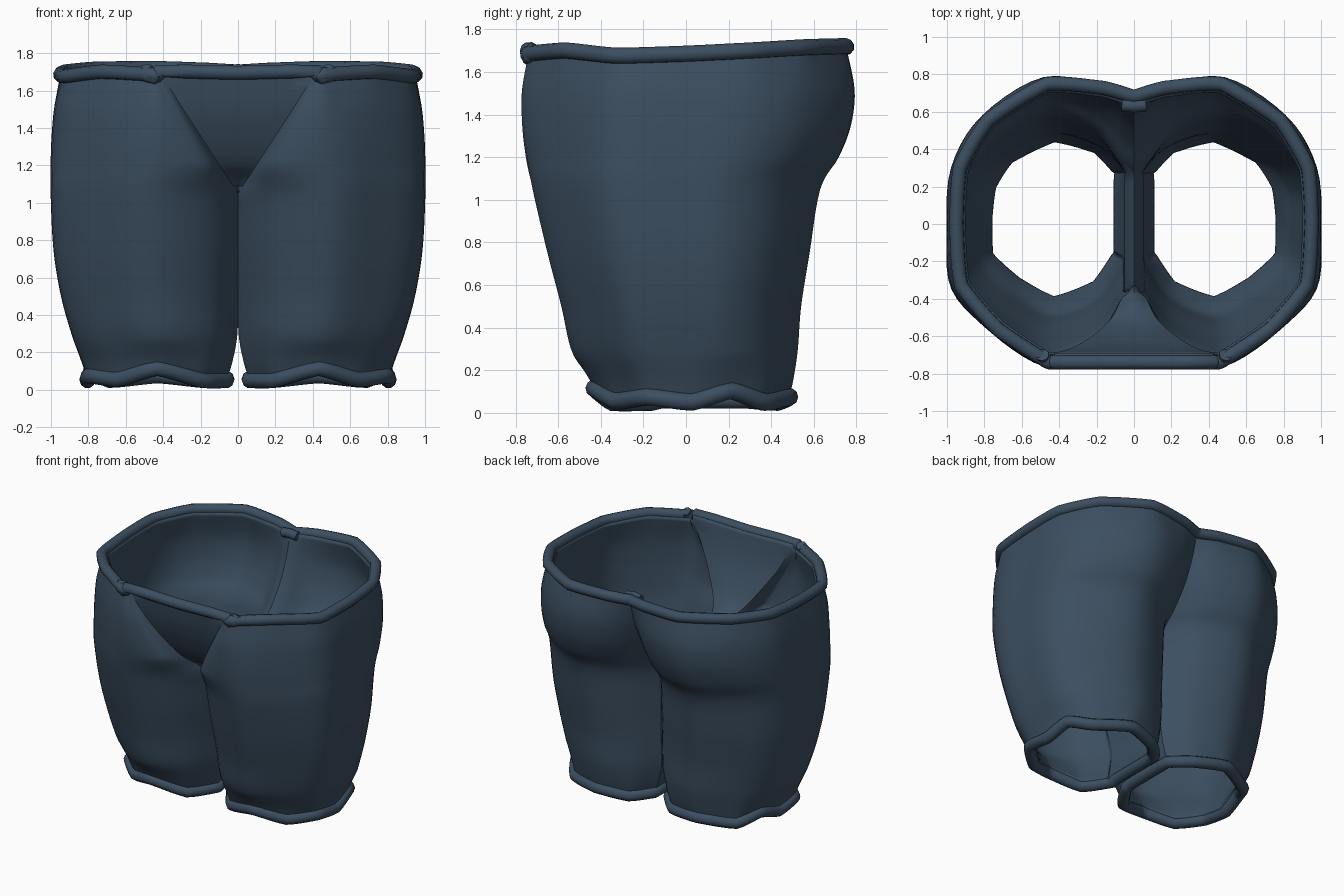
import bpy, bmesh, math
from mathutils import Vector

if "Cube" in bpy.data.objects:
    bpy.data.objects.remove(bpy.data.objects["Cube"])

CROTCH, HEM, WAIST = 1.05, 0.07, 1.695
# height, inner x, outer x, front y, back y, inner front y, inner back y
LEVELS = [
    (HEM, .062, .82, -.43, .485, -.16, .29),
    (.16, .030, .845, -.47, .505, -.18, .29),
    (.30, .003, .89, -.54, .525, -.20, .29),
    (.50, .001, .945, -.585, .54, -.25, .30),
    (.75, .001, .985, -.65, .58, -.33, .30),
    (CROTCH, 0, 1.0, -.72, .63, -.40, .31),
    (1.20, 0, 1.0, -.745, .715, -.55, .44),
    (1.35, 0, .995, -.76, .77, -.64, .55),
    (1.52, 0, .98, -.76, .785, -.705, .63),
    (WAIST, 0, .95, -.735, .75, -.74, .68)]
# wavy edge heights for the twelve section points
HEM_Z = [.06, .05, .05, .115, .055, .075, .05, .105, .05, .075, .05, .06]
WAIST_Z = [1.695, 1.705, 1.68, 1.685, 1.70, 1.675, 1.685, 1.70, 1.715, 1.72, 1.71, 1.70]
CROTCH_ROW = 5
STEPS = 5
INNER = 6

mat = bpy.data.materials.new("dark_blue_cloth")
mat.diffuse_color = (.045, .077, .118, 1)
mat.use_nodes = True
mat.node_tree.nodes["Principled BSDF"].inputs["Base Color"].default_value = mat.diffuse_color


def spline(pts, steps, round_amount=1.0):
    """Catmull-Rom through pts, blended towards straight lines."""
    out = []
    n = len(pts)
    for i in range(n - 1):
        a, b, c, d = pts[max(i - 1, 0)], pts[i], pts[i + 1], pts[min(i + 2, n - 1)]
        for k in range(steps):
            t = k / steps
            curve = b + .5 * t * (c - a + t * (2 * a - 5 * b + 4 * c - d
                                               + t * (3 * (b - c) + d - a)))
            out.append(b.lerp(c, t).lerp(curve, round_amount))
    out.append(pts[-1])
    return out


def section(z, xi, xo, yf, yb, yp, yq):
    """Half-garment outline from front centre round the outside to back centre."""
    xm, h, H = (xi + xo) / 2 - .01, (xo - xi) / 2, (yb - yf) / 2
    up = max(0, z - CROTCH)
    rise = up / (WAIST - CROTCH)
    wh, ww = max(0, 1 - (z - HEM) / .2), max(0, (z - 1.5) / (WAIST - 1.5))
    e = xi + .42 * rise
    fx, fy = .35 - .12 * min(1, up / .15), .68 + .10 * min(1, up / .15)
    keys = [(xi, yp + .04 * max(0, 1 - up / .15)), (e, yp),
            (e + fx * (xm - e), yp + fy * (yf - yp)), (xm, yf),
            (xm + .55 * h, yf + .23 * H), (xo - .025, yf + .55 * H),
            (xo - .015 * wh, (yf + yb) / 2), (xo - .02 - .02 * wh, yb - .6 * H),
            (xm + .66 * h, yb - .26 * H), (xm, yb),
            (xi + .35 * (xm - xi), yq + .68 * (yb - yq)), (xi, yq)]
    k3 = [Vector((x, y, z + wh * (HEM_Z[i] - HEM) + ww * (WAIST_Z[i] - WAIST)))
          for i, (x, y) in enumerate(keys)]
    soft = 1 - .6 * max(wh, ww)
    return [k3[0].lerp(k3[1], t / 3) for t in range(3)] + spline(k3[1:], 5, soft)


def tube(name, pts, radius, cyclic):
    cu = bpy.data.curves.new(name, 'CURVE')
    cu.dimensions = '3D'
    cu.bevel_depth = radius
    cu.bevel_resolution = 3
    cu.use_fill_caps = True
    sp = cu.splines.new('POLY')
    sp.points.add(len(pts) - 1)
    for p, v in zip(sp.points, pts):
        p.co = (*v, 1)
    sp.use_cyclic_u = cyclic
    sp.use_smooth = True
    cu.materials.append(mat)
    bpy.context.collection.objects.link(bpy.data.objects.new(name, cu))


def flip(pts):
    return [Vector((-p.x, p.y, p.z)) for p in pts]


# smooth the levels vertically, then make one outline per row
rows = spline([Vector(l) for l in LEVELS], STEPS)
crotch = CROTCH_ROW * STEPS
outlines = []
for i, r in enumerate(rows):
    v = list(r)
    v[1] = max(v[1], .001) if i < crotch else 0
    s = section(*v)
    if i <= crotch:
        s += [s[-1].lerp(s[0], k / (INNER + 1)) for k in range(1, INNER + 1)]
    outlines.append(s)
M = len(outlines[-1])

# cloth: two closed legs that open into one body above the crotch
bm = bmesh.new()
for side in (1, -1):
    grid = [[bm.verts.new((side * p.x, p.y, p.z)) for p in s] for s in outlines]
    for i in range(len(grid) - 1):
        lo, hi = grid[i], grid[i + 1]
        closed = i < crotch
        n = len(lo) if closed else M - 1
        for j in range(n):
            k = (j + 1) % len(lo) if closed else j + 1
            f = [lo[j], lo[k], hi[k], hi[j]]
            bm.faces.new(f if side == 1 else f[::-1])
bmesh.ops.remove_doubles(bm, verts=bm.verts, dist=.0003)
me = bpy.data.meshes.new("shorts_cloth")
bm.to_mesh(me)
bm.free()
me.materials.append(mat)
me.polygons.foreach_set("use_smooth", [True] * len(me.polygons))
me.set_sharp_from_angle(angle=math.radians(35))
cloth = bpy.data.objects.new("shorts_cloth", me)
bpy.context.collection.objects.link(cloth)
# inner lining layer
sol = cloth.modifiers.new("lining", 'SOLIDIFY')
sol.thickness = .05
sol.offset = -1

# rolled leg hems
tube("right_leg_hem", outlines[0], .042, True)
tube("left_leg_hem", flip(outlines[0]), .042, True)

# rolled waistband
top = outlines[-1]
tube("waistband", top + flip(top[1:-1])[::-1], .039, True)

# small bunches where the waistband is gathered
for s, name in ((1, "right"), (-1, "left")):
    tube(name + "_front_gather", [Vector((s * x, y, z)) for x, y, z in
         ((.42, -.735, 1.69), (.45, -.735, 1.665), (.48, -.73, 1.675), (.49, -.70, 1.72))],
         .036, False)
tube("back_gather", [Vector(p) for p in
     ((-.06, .635, 1.70), (0, .63, 1.71), (.06, .635, 1.70))], .034, False)
tube("back_gather_stem", [Vector((0, .70, 1.70)), Vector((0, .63, 1.705))], .03, False)
